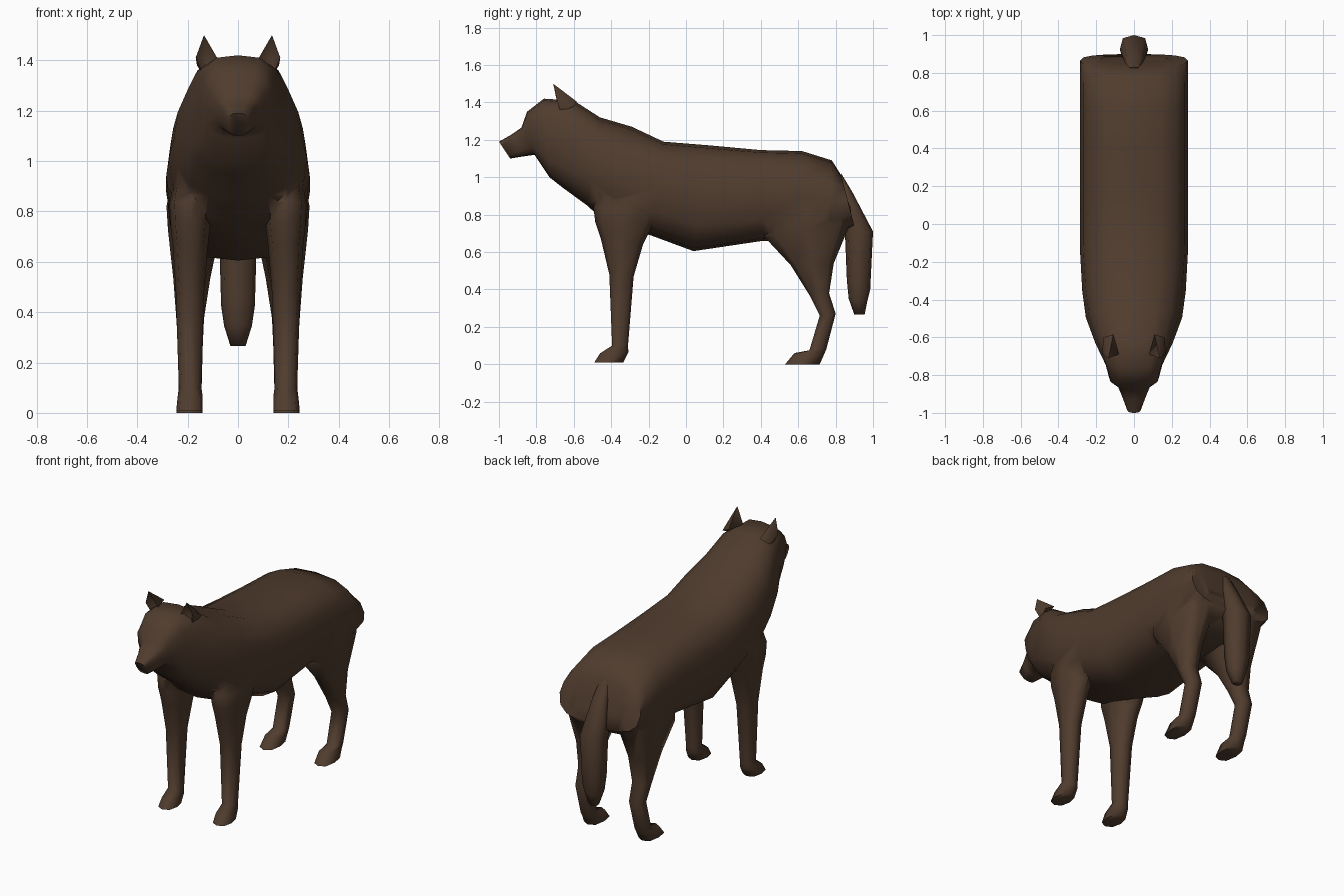
import bpy, bmesh, math
from mathutils import Vector

fur = bpy.data.materials.new("brown_fur")
fur.diffuse_color = (0.08, 0.045, 0.027, 1)


def finish(bm, name, mirror=False, angle=80):
    bmesh.ops.recalc_face_normals(bm, faces=bm.faces)
    mesh = bpy.data.meshes.new(name)
    bm.to_mesh(mesh)
    bm.free()
    mesh.shade_smooth()
    mesh.set_sharp_from_angle(angle=math.radians(angle))
    mesh.materials.append(fur)
    ob = bpy.data.objects.new(name, mesh)
    bpy.context.collection.objects.link(ob)
    if mirror:
        ob.modifiers.new("mirror", 'MIRROR')
    return ob


def loft(name, rings, sides, mirror=False):
    """Each ring: y, z of one edge; y, z of the opposite edge; x min, x max; roundness power."""
    bm = bmesh.new()
    loops = []
    for y0, z0, y1, z1, xa, xb, power in rings:
        a, b = Vector((0, y0, z0)), Vector((0, y1, z1))
        loop = []
        for i in range(sides):
            t = 2 * math.pi * i / sides
            c, s = (math.copysign(abs(v) ** power, v) for v in (math.cos(t), math.sin(t)))
            p = (a + b) / 2 + (a - b) / 2 * s
            p.x = (xa + xb) / 2 + (xb - xa) / 2 * c
            loop.append(bm.verts.new(p))
        loops.append(loop)
    for l0, l1 in zip(loops, loops[1:]):
        for i in range(sides):
            j = (i + 1) % sides
            bm.faces.new((l0[i], l0[j], l1[j], l1[i]))
    bm.faces.new(loops[0])
    bm.faces.new(loops[-1])
    return finish(bm, name, mirror)


# Head, neck and torso: top edge, bottom edge, half width, roundness
body = [
    (-1.00, 1.19, -0.94, 1.10, 0.037, 0.6),
    (-0.93, 1.23, -0.88, 1.11, 0.064, 0.65),
    (-0.88, 1.265, -0.81, 1.12, 0.088, 0.65),
    (-0.85, 1.35, -0.79, 1.09, 0.13, 0.65),
    (-0.76, 1.42, -0.73, 1.00, 0.15, 0.6),
    (-0.60, 1.41, -0.66, 0.945, 0.205, 0.7),
    (-0.46, 1.32, -0.53, 0.85, 0.255, 0.8),
    (-0.29, 1.27, -0.42, 0.75, 0.274, 0.8),
    (-0.12, 1.19, -0.19, 0.69, 0.285, 0.75),
    (0.13, 1.17, 0.04, 0.605, 0.285, 0.7),
    (0.40, 1.145, 0.41, 0.66, 0.285, 0.7),
    (0.62, 1.14, 0.62, 0.65, 0.285, 0.72),
    (0.78, 1.09, 0.77, 0.66, 0.285, 0.75),
    (0.83, 1.01, 0.90, 0.74, 0.285, 0.75),
]
skin = loft("body_and_legs", [r[:4] + (-r[4], r[4], r[5]) for r in body], 16)

# Front legs with paws, shoulders tapering into the torso
front = loft("front_legs", [r + (0.8,) for r in (
    (-0.44, 0.98, -0.20, 0.98, 0.12, 0.245),
    (-0.495, 0.84, -0.15, 0.82, 0.11, 0.272),
    (-0.485, 0.76, -0.185, 0.73, 0.11, 0.268),
    (-0.455, 0.67, -0.23, 0.64, 0.12, 0.258),
    (-0.41, 0.48, -0.28, 0.47, 0.135, 0.247),
    (-0.395, 0.10, -0.31, 0.10, 0.145, 0.235),
    (-0.46, 0.058, -0.308, 0.065, 0.14, 0.24),
    (-0.49, 0.01, -0.335, 0.01, 0.14, 0.245),
)], 8, True)

# Hind legs: thigh tapering into the rump, hock and paw
hind = loft("hind_legs", [r + (0.75,) for r in (
    (0.48, 0.99, 0.82, 0.97, 0.10, 0.25),
    (0.43, 0.80, 0.88, 0.84, 0.06, 0.284),
    (0.42, 0.68, 0.885, 0.77, 0.07, 0.278),
    (0.56, 0.53, 0.79, 0.54, 0.11, 0.257),
    (0.66, 0.37, 0.765, 0.38, 0.135, 0.245),
    (0.715, 0.26, 0.80, 0.27, 0.14, 0.238),
    (0.66, 0.075, 0.75, 0.08, 0.145, 0.235),
    (0.58, 0.06, 0.737, 0.05, 0.14, 0.24),
    (0.53, 0.0, 0.715, 0.0, 0.14, 0.245),
)], 8, True)

# Hanging tail
tail = loft("tail", [r[:4] + (-r[4], r[4], 0.7) for r in (
    (0.83, 1.02, 0.81, 0.98, 0.03),
    (0.89, 0.92, 0.83, 0.88, 0.05),
    (1.00, 0.71, 0.85, 0.70, 0.075),
    (0.985, 0.40, 0.86, 0.45, 0.067),
    (0.97, 0.34, 0.87, 0.35, 0.055),
    (0.955, 0.265, 0.90, 0.265, 0.03),
)], 8)

# Weld legs and torso into one skin
for leg in (front, hind):
    mod = skin.modifiers.new("weld", 'BOOLEAN')
    mod.operation, mod.solver, mod.object = 'UNION', 'EXACT', leg
bpy.context.view_layer.update()
welded = bpy.data.meshes.new_from_object(
    skin.evaluated_get(bpy.context.evaluated_depsgraph_get()))
skin.modifiers.clear()
skin.data = welded
for leg in (front, hind):
    bpy.data.objects.remove(leg)
welded.shade_smooth()
welded.set_sharp_from_angle(angle=math.radians(75))

# Pointed ears with a hollow front
bm = bmesh.new()
tip, inner, outer, low, back, rear, hollow = [bm.verts.new(p) for p in (
    (0.135, -0.71, 1.50), (0.08, -0.69, 1.405), (0.168, -0.69, 1.41),
    (0.14, -0.67, 1.345), (0.163, -0.60, 1.38), (0.11, -0.585, 1.405),
    (0.125, -0.65, 1.41))]
for f in ((inner, tip, hollow), (tip, outer, hollow), (outer, low, hollow),
          (low, inner, hollow), (outer, tip, back), (back, tip, rear),
          (rear, tip, inner), (low, outer, back), (low, back, rear), (low, rear, inner)):
    bm.faces.new(f)
finish(bm, "ears", True)
